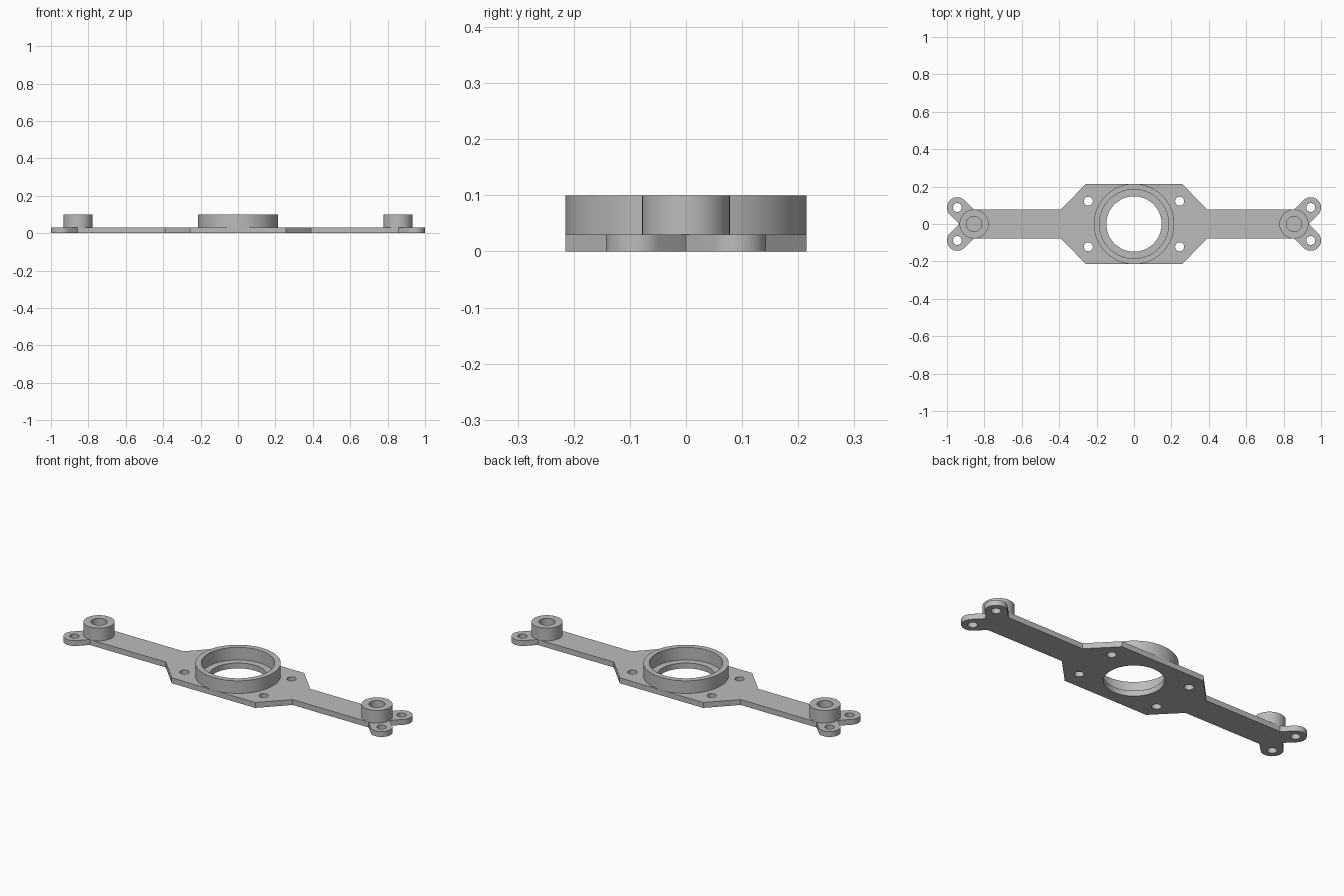
import bpy
import bmesh
from math import cos, sin, radians

cube = bpy.data.objects.get("Cube")
if cube:
    bpy.data.objects.remove(cube, do_unlink=True)

PLATE_TOP, TOP = 0.03, 0.1
EAR_X, EAR_Y, EAR_R = 0.945, 0.088, 0.055
BOSS_X = 0.855

grey = bpy.data.materials.new("plain grey")
grey.use_nodes = True
colour = (0.5, 0.5, 0.5, 1)
grey.diffuse_color = colour
grey.node_tree.nodes["Principled BSDF"].inputs["Base Color"].default_value = colour


def arc(x, y, r, start=0, sweep=360, n=32):
    """Points along an arc; a full circle leaves out the repeated end."""
    count = n if sweep == 360 else n + 1
    angles = [radians(start + sweep * i / n) for i in range(count)]
    return [(x + r * cos(a), y + r * sin(a)) for a in angles]


def prism(name, loops, z0, z1):
    """Extrude an outline (first loop) with holes (other loops)."""
    bm = bmesh.new()
    edges = []
    for loop in loops:
        vs = [bm.verts.new((x, y, z0)) for x, y in loop]
        edges += [bm.edges.new((a, b)) for a, b in zip(vs, vs[1:] + vs[:1])]
    bmesh.ops.triangle_fill(bm, edges=edges, use_beauty=True)
    ext = bmesh.ops.extrude_face_region(bm, geom=bm.faces[:], use_keep_orig=True)
    top = [v for v in ext["geom"] if isinstance(v, bmesh.types.BMVert)]
    bmesh.ops.translate(bm, verts=top, vec=(0, 0, z1 - z0))
    bmesh.ops.recalc_face_normals(bm, faces=bm.faces[:])
    mesh = bpy.data.meshes.new(name)
    bm.to_mesh(mesh)
    bm.free()
    mesh.materials.append(grey)
    obj = bpy.data.objects.new(name, mesh)
    bpy.context.collection.objects.link(obj)
    bpy.ops.object.select_all(action="DESELECT")
    obj.select_set(True)
    bpy.context.view_layer.objects.active = obj
    bpy.ops.object.shade_smooth_by_angle(angle=radians(30))
    return obj


# Base plate: one quarter of the outline, mirrored to the other three
quarter = [(0.257, 0.215), (0.39, 0.078), (0.857, 0.078)]
quarter += arc(EAR_X, EAR_Y, EAR_R, 135, -180, 24)
notch = (EAR_X - EAR_Y + EAR_R * 2 ** 0.5, 0)
right = quarter + [notch] + [(x, -y) for x, y in reversed(quarter)]
outline = right + [(-x, y) for x, y in reversed(right)]

holes = [arc(0, 0, 0.148, n=64)]
for sx in (-1, 1):
    for sy in (-1, 1):
        holes.append(arc(sx * 0.244, sy * 0.122, 0.024, n=24))
        holes.append(arc(sx * EAR_X, sy * EAR_Y, 0.024, n=24))
prism("base_plate", [outline] + holes, 0, PLATE_TOP)

# Central bearing ring, leaving a ledge inside
prism("center_ring", [arc(0, 0, 0.215, n=96), arc(0, 0, 0.185, n=96)], PLATE_TOP, TOP)

# Blind bosses near each end
for side, sx in (("left", 1), ("right", -1)):
    prism(side + "_boss", [arc(sx * BOSS_X, 0, 0.078, n=48),
                           arc(sx * BOSS_X, 0, 0.041, n=48)], PLATE_TOP, TOP)
